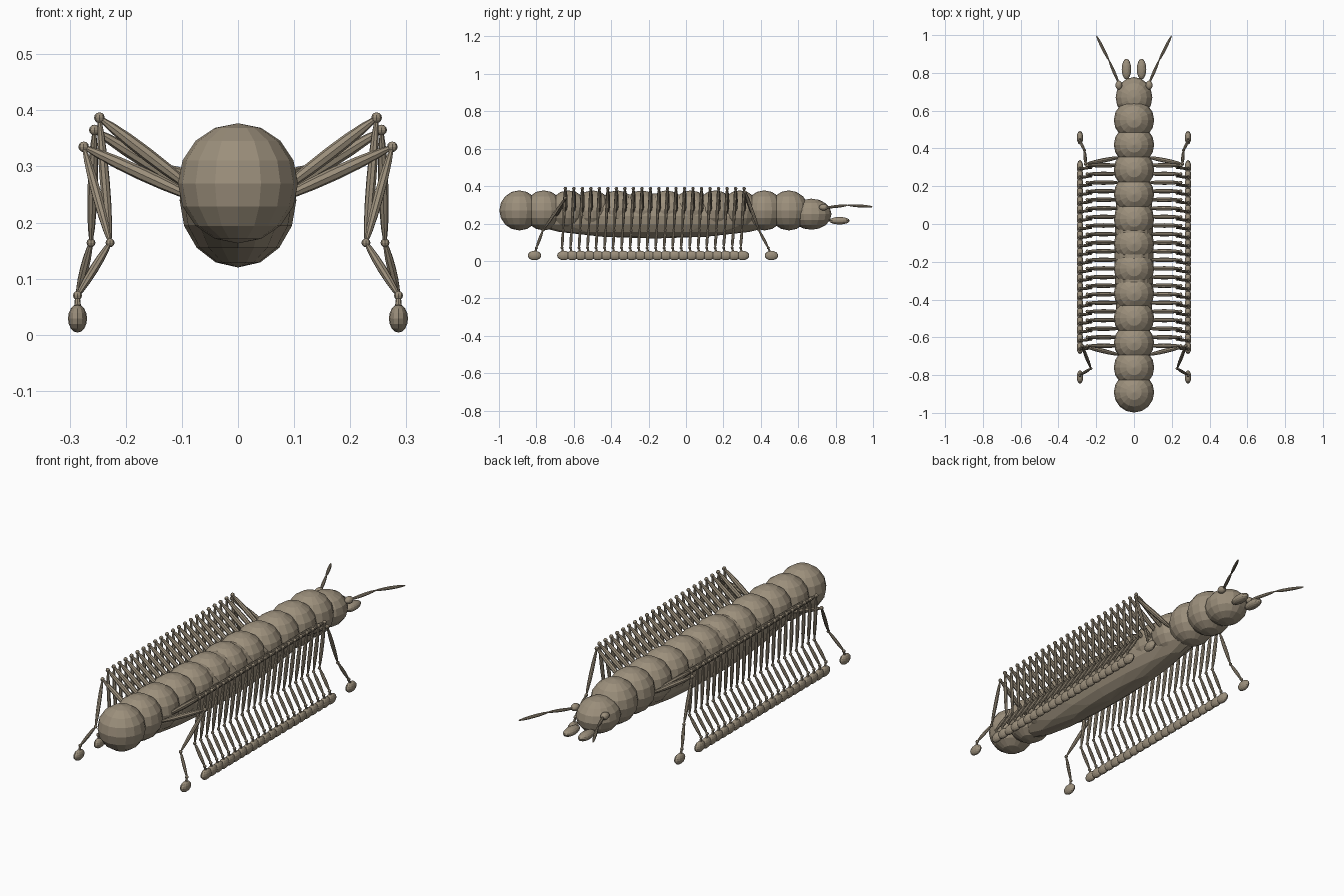
import bpy, bmesh
from mathutils import Vector, Matrix

cube = bpy.data.objects.get("Cube")
if cube:
    bpy.data.objects.remove(cube, do_unlink=True)

shell = bpy.data.materials.new("taupe shell")
shell.use_nodes = True
colour = (0.33, 0.275, 0.20, 1)
shell.diffuse_color = colour
shell.node_tree.nodes["Principled BSDF"].inputs["Base Color"].default_value = colour


def ball(bm, centre, radii, segments=16, rings=8, turn=Matrix()):
    """Add a faceted ellipsoid."""
    matrix = Matrix.Translation(centre) @ turn @ Matrix.Diagonal((*radii, 1))
    bmesh.ops.create_uvsphere(bm, u_segments=segments, v_segments=rings,
                              radius=1, matrix=matrix)


def spindle(bm, a, b, thickness):
    """Add a slim ellipsoid stretched between two points."""
    a, b = Vector(a), Vector(b)
    turn = (b - a).to_track_quat("Z", "Y").to_matrix().to_4x4()
    ball(bm, (a + b) / 2, (thickness, thickness, (b - a).length / 2 + 0.004),
         8, 8, turn)


def finish(bm, name):
    mesh = bpy.data.meshes.new(name)
    bm.to_mesh(mesh)
    bm.free()
    mesh.materials.append(shell)
    obj = bpy.data.objects.new(name, mesh)
    bpy.context.collection.objects.link(obj)
    return obj


def single(name, centre, radii):
    bm = bmesh.new()
    ball(bm, centre, radii)
    return finish(bm, name)


def leg(name, side, hip, knee, shin, ankle, foot):
    """Three slim segments with ball joints and an oval foot."""
    points = [Vector((side * x, y, z)) for x, y, z in (hip, knee, shin, ankle, foot)]
    bm = bmesh.new()
    for a, b, thick in zip(points, points[1:], (0.012, 0.009, 0.008, 0.006)):
        spindle(bm, a, b, thick)
    for joint, radius in zip(points[1:4], (0.0095, 0.008, 0.008)):
        ball(bm, joint, (radius,) * 3, 8, 6)
    ball(bm, points[4], (0.017, 0.036, 0.025), 12, 8)
    return finish(bm, name)


# Body: a row of round segments, a head and a long belly
for i in range(12):
    single(f"body_segment_{i + 1}", (0, -0.891 + i * 0.131, 0.27), (0.107,) * 3)
single("head", (0, 0.67, 0.25), (0.097, 0.108, 0.083))
single("belly", (0, -0.17, 0.24), (0.104, 0.72, 0.12))

for side, label in ((1, "left"), (-1, "right")):
    # Mouth parts and feelers
    single(f"{label}_mandible", (side * 0.04, 0.82, 0.215), (0.025, 0.055, 0.02))
    single(f"{label}_feeler_base", (side * 0.08, 0.735, 0.287), (0.018, 0.024, 0.017))
    bm = bmesh.new()
    middle = (side * 0.132, 0.865, 0.298)
    spindle(bm, (side * 0.08, 0.745, 0.285), middle, 0.008)
    spindle(bm, middle, (side * 0.198, 0.995, 0.29), 0.008)
    finish(bm, f"{label}_feeler")

    # Close row of walking legs
    for i in range(22):
        y = -0.645 + i * 0.0455
        leg(f"{label}_walking_leg_{i + 1}", side, (0.075, y, 0.255),
            (0.247, y, 0.387), (0.228, y - 0.012, 0.164),
            (0.286, y - 0.018, 0.07), (0.286, y - 0.008, 0.029))

    # Splayed legs at both ends of the row
    leg(f"{label}_front_leg", side, (0.07, 0.355, 0.25), (0.256, 0.318, 0.365),
        (0.262, 0.39, 0.164), (0.286, 0.44, 0.07), (0.286, 0.457, 0.029))
    leg(f"{label}_hind_leg", side, (0.07, -0.695, 0.24), (0.275, -0.645, 0.335),
        (0.228, -0.765, 0.164), (0.286, -0.8, 0.07), (0.286, -0.81, 0.029))
